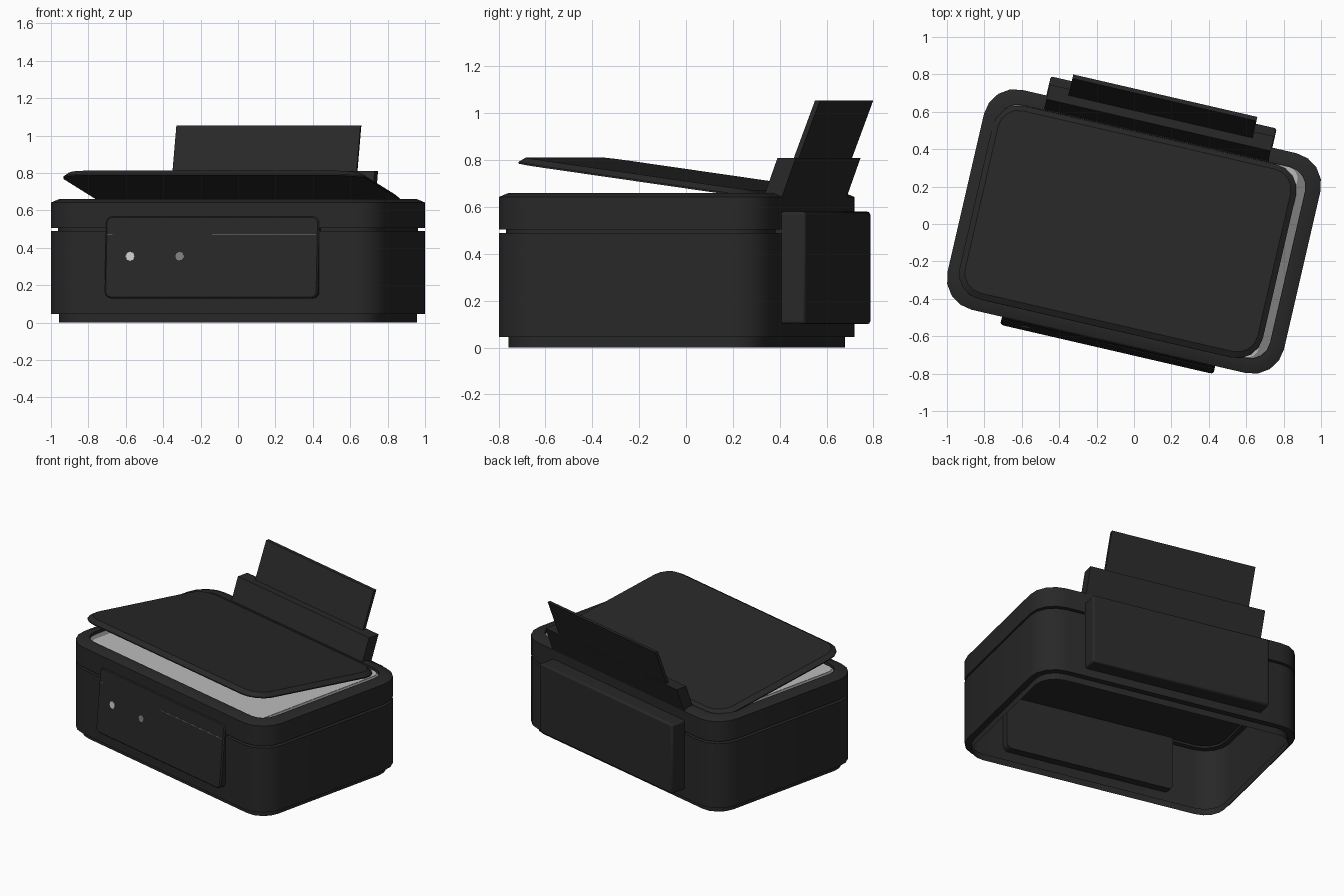
import bpy, bmesh, math
from mathutils import Matrix, Vector

if "Cube" in bpy.data.objects:
    bpy.data.objects.remove(bpy.data.objects["Cube"])

# whole model is turned a little about z
TURN = Matrix.Translation((0, -0.04, 0)) @ Matrix.Rotation(math.radians(-13), 4, 'Z')


def material(name, c):
    m = bpy.data.materials.new(name)
    m.diffuse_color = (c, c, c, 1)
    m.use_nodes = True
    m.node_tree.nodes["Principled BSDF"].inputs["Base Color"].default_value = m.diffuse_color
    return m


BLACK = material("black plastic", 0.021)
GLASS = material("light grey glass", 0.5)
FRAME = material("mid grey glass frame", 0.21)
MARK = material("pale marking", 0.6)


def rounded(hw, hd, r, seg=4):
    """Counter-clockwise rounded rectangle outline."""
    pts = []
    for k, (sx, sy) in enumerate(((1, 1), (-1, 1), (-1, -1), (1, -1))):
        for i in range(seg + 1):
            a = math.pi / 2 * (k + i / seg)
            pts.append((sx * (hw - r) + r * math.cos(a), sy * (hd - r) + r * math.sin(a)))
    return pts


def loft(name, rings, mat, cap_start=True, cap_end=True, local=Matrix(), bevel=0):
    """Skin a list of equal-length 3D rings."""
    bm = bmesh.new()
    vr = [[bm.verts.new(local @ Vector(p)) for p in ring] for ring in rings]
    n = len(vr[0])
    for a, b in zip(vr, vr[1:]):
        for i in range(n):
            j = (i + 1) % n
            bm.faces.new((a[i], a[j], b[j], b[i]))
    if cap_start:
        bm.faces.new(vr[0][::-1])
    if cap_end:
        bm.faces.new(vr[-1])
    if cap_start and cap_end:
        bmesh.ops.recalc_face_normals(bm, faces=bm.faces)
    me = bpy.data.meshes.new(name)
    bm.to_mesh(me)
    bm.free()
    me.materials.append(mat)
    ob = bpy.data.objects.new(name, me)
    bpy.context.collection.objects.link(ob)
    ob.matrix_world = TURN
    if bevel:
        b = ob.modifiers.new("bevel", 'BEVEL')
        b.width, b.segments = bevel, 2
    bpy.ops.object.select_all(action='DESELECT')
    ob.select_set(True)
    bpy.context.view_layer.objects.active = ob
    bpy.ops.object.shade_smooth_by_angle(angle=math.radians(30))
    return ob


def body_ring(inset, z):
    return [(x, y, z) for x, y in rounded(0.923 - inset, 0.603 - inset, 0.17 - inset * 0.8)]


def side_prism(name, profile, hw, bevel=0):
    """Profile in (y, z) stretched across the width."""
    return loft(name, [[(x, y, z) for y, z in profile] for x in (-hw, hw)], BLACK, bevel=bevel)


# body shell, open underneath: foot, lower case, shadow gap, upper case, scanner well
steps = [(0.04, 0), (0.04, 0.045), (0, 0.045), (0, 0.49), (0.035, 0.49), (0.035, 0.505),
         (0, 0.505), (0, 0.643), (0.04, 0.66), (0.08, 0.66), (0.08, 0.635)]
loft("body_shell", [body_ring(i, z) for i, z in steps], BLACK, cap_start=False)
loft("case_divider", [body_ring(0.036, z) for z in (0.503, 0.508)], BLACK)

# scanner bed: mid grey frame with a lighter glass between its two sides
loft("scanner_frame", [body_ring(0.081, z) for z in (0.636, 0.641)], FRAME)
g = 0.603 - 0.082
loft("scanner_glass", [[(x, y, z) for x, y in rounded(0.79, g, 0.06)] for z in (0.639, 0.643)], GLASS)

# half-open lid, hinged at the back
lid_pose = Matrix.Translation((-0.032, 0.52, 0.638)) @ Matrix.Rotation(math.radians(-8), 4, 'X')
lid_rings = []
for inset, z in ((0, 0), (0, 0.007), (0.03, 0.03)):
    lid_rings.append([(x, y - 0.535, z) for x, y in rounded(0.832 - inset, 0.535 - inset, 0.14 - inset)])
loft("scanner_lid", lid_rings, BLACK, local=lid_pose)


# control panel leaning outwards at its bottom edge
def panel_y(z):
    return -0.608 - (0.57 - z) * 0.09


outline = [(x, z + 0.35) for x, z in rounded(0.585, 0.22, 0.035)]
inner = [(x, z + 0.35) for x, z in rounded(0.577, 0.212, 0.027)]
loft("control_panel", [[(x, -0.55, z) for x, z in outline],
                       [(x, panel_y(z) + 0.008, z) for x, z in outline],
                       [(x, panel_y(z), z) for x, z in inner]], BLACK)


# thin markings on the panel
def marking(name, pts, mat):
    loft(name, [[(x, panel_y(z) - d, z) for x, z in pts] for d in (-0.002, 0.002)], mat)


for k, (x0, x1) in enumerate(((-0.575, -0.545), (0.0, 0.575))):
    marking("panel_line_%d" % k, [(x0, 0.468), (x1, 0.468), (x1, 0.472), (x0, 0.472)], FRAME)
for k, (cx, r, mat) in enumerate(((-0.447, 0.025, MARK), (-0.175, 0.024, FRAME))):
    marking("button_dot_%d" % k, [(cx + r * math.cos(i * math.pi / 4), 0.355 + r * math.sin(i * math.pi / 4))
                                  for i in range(8)], mat)

# rear paper-path cover
side_prism("rear_cover", [(0.57, 0.10), (0.708, 0.10), (0.708, 0.58), (0.57, 0.58)], 0.62, bevel=0.012)

# leaning paper feed and its extension sheet support
side_prism("paper_feed_tray", [(0.515, 0.62), (0.595, 0.62), (0.664, 0.81), (0.584, 0.81)], 0.615)
side_prism("paper_support", [(0.60, 0.73), (0.622, 0.73), (0.745, 1.055), (0.723, 1.055)], 0.505)
